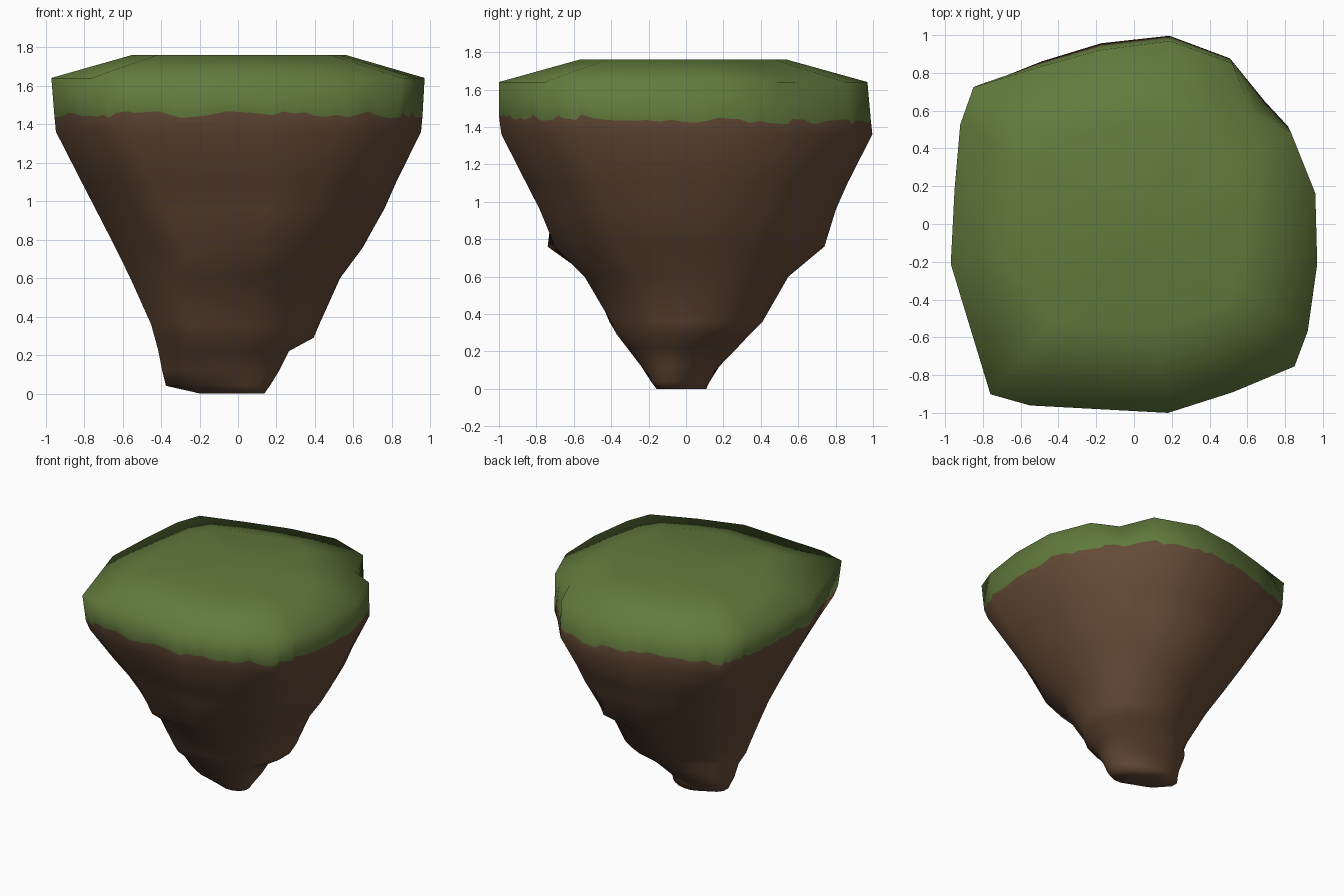
import bpy, math, random
from mathutils import Vector

if "Cube" in bpy.data.objects:
    bpy.data.objects.remove(bpy.data.objects["Cube"])

random.seed(4)
SUB = 6          # fine columns per outline side
GRASS_LINE = 2   # ring index where soil meets grass

# Plan outline of the island, counter-clockwise
outline = [(0.97, -0.2), (0.96, 0.18), (0.83, 0.51), (0.63, 0.61), (0.52, 0.88),
           (0.19, 1.0), (-0.18, 0.95), (-0.5, 0.86), (-0.85, 0.75), (-0.92, 0.55),
           (-0.95, 0.2), (-0.97, -0.2), (-0.76, -0.9), (-0.55, -0.96), (0.18, -1.0),
           (0.52, -0.89), (0.85, -0.75), (0.92, -0.56)]

# Rings from top down: z, x min, x max, y min, y max, outline share (0 = round), skew
rings = [(1.76, -0.55, 0.56, -0.57, 0.54, 0.85, 0),
         (1.64, -0.97, 0.97, -1.0, 0.97, 1.0, 0),
         (1.45, -0.955, 0.96, -1.0, 0.99, 0.92, 0),
         (1.36, -0.95, 0.955, -0.99, 1.0, 0.8, 0),
         (1.10, -0.82, 0.83, -0.86, 0.87, 0.6, 0),
         (0.96, -0.75, 0.77, -0.79, 0.81, 0.42, 0),
         (0.76, -0.65, 0.66, -0.71, 0.71, 0.1, 0),
         (0.60, -0.57, 0.54, -0.56, 0.55, 0.1, 5),
         (0.36, -0.46, 0.43, -0.43, 0.41, 0.1, 12),
         (0.29, -0.44, 0.40, -0.39, 0.34, 0.1, 10),
         (0.22, -0.42, 0.27, -0.32, 0.28, 0.1, 0),
         (0.12, -0.40, 0.22, -0.24, 0.18, 0.1, -5),
         (0.04, -0.38, 0.17, -0.19, 0.13, 0.0, -20),
         (0.0, -0.20, 0.14, -0.16, 0.11, 0.0, -20)]


def ring_points(ring):
    """Fit the outline, blended towards a skewed ellipse, into the ring's bounds."""
    z, x0, x1, y0, y1, share, skew = ring
    pts = []
    for i, (px, py) in enumerate(outline):
        if i == 3 and z < 1.5:          # notch is only cut into the grass
            px, py = 0.70, 0.64
        a = math.atan2(py, px)
        u = px / 0.97 * share + math.cos(a) * (1 - share)
        v = py * share + math.sin(a + math.radians(skew)) * (1 - share)
        pts.append(Vector(((x0 + x1) / 2 + u * (x1 - x0) / 2,
                           (y0 + y1) / 2 + v * (y1 - y0) / 2, z)))
    if z == 0.76:                       # two rocky knobs halfway up
        pts[13] = Vector((-0.25, -0.74, z))
        pts[5] = Vector((0.22, 0.74, z))
    return pts


def loft(name, grid):
    """Closed mesh through the rings, with a centre point at each end."""
    n, m = len(grid[0]), len(grid)
    verts = [p for row in grid for p in row]
    verts += [sum(grid[0], Vector()) / n, sum(grid[-1], Vector()) / n]
    faces = []
    for r in range(m - 1):
        for i in range(n):
            j = (i + 1) % n
            faces.append((r * n + i, (r + 1) * n + i, (r + 1) * n + j, r * n + j))
    for i in range(n):
        j = (i + 1) % n
        faces.append((n * m, i, j))
        faces.append((n * m + 1, (m - 1) * n + j, (m - 1) * n + i))
    mesh = bpy.data.meshes.new(name)
    mesh.from_pydata(verts, [], faces)
    mesh.shade_smooth()
    return mesh


# Coarse island gives the broad smooth normals
coarse = [ring_points(r) for r in rings]
helper = loft("coarse_helper", coarse)
normals = [v.normal.copy() for v in helper.vertices]
bpy.data.meshes.remove(helper)

# Finer columns, so the grass edge can be ragged
n = len(outline)
fine, fine_normals = [], []
for r, row in enumerate(coarse):
    pts = []
    for i in range(n):
        j = (i + 1) % n
        for s in range(SUB):
            p = row[i].lerp(row[j], s / SUB)
            if r == GRASS_LINE:
                p.z += random.uniform(-0.018, 0.018) - 0.03 * max(0, p.x + p.y - 0.6)
            pts.append(p)
            fine_normals.append(normals[r * n + i].lerp(normals[r * n + j], s / SUB).normalized())
    fine.append(pts)
fine_normals += normals[-2:]

mesh = loft("floating_island", fine)
mesh.normals_split_custom_set_from_vertices(fine_normals)
island = bpy.data.objects.new("floating_island", mesh)
bpy.context.collection.objects.link(island)

# Grass above the ragged line, soil below
for name, colour in (("grass_green", (0.122, 0.198, 0.047, 1)),
                     ("soil_brown", (0.13, 0.069, 0.038, 1))):
    mat = bpy.data.materials.new(name)
    mat.diffuse_color = colour
    mat.use_nodes = True
    mat.node_tree.nodes["Principled BSDF"].inputs["Base Color"].default_value = mat.diffuse_color
    mesh.materials.append(mat)
line = GRASS_LINE * n * SUB
for f in mesh.polygons:
    is_top_cap = len(mesh.vertices) - 2 in f.vertices
    f.material_index = 0 if is_top_cap or min(f.vertices) < line else 1
